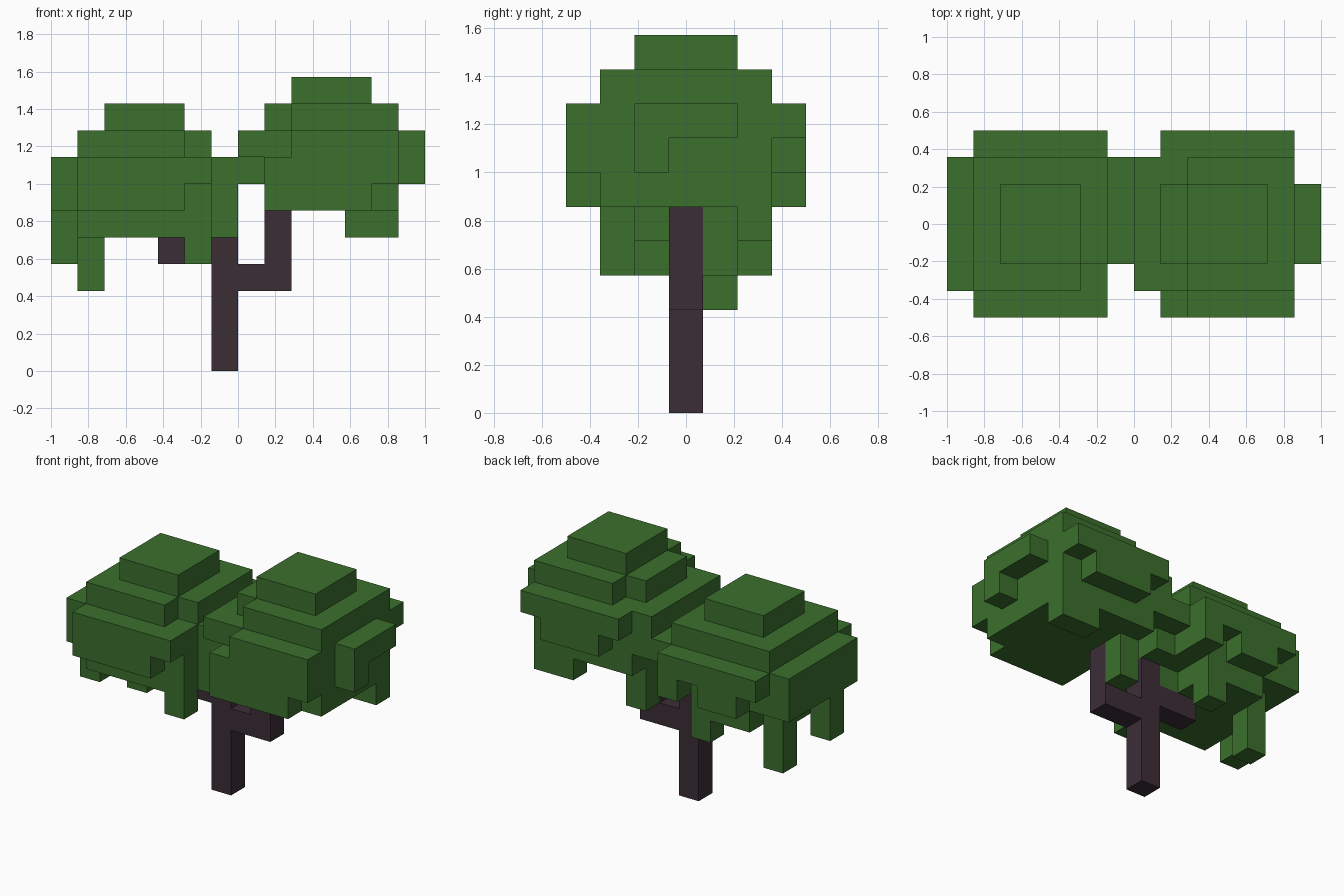
import bpy
import bmesh
from mathutils import Vector

cube = bpy.data.objects.get("Cube")
if cube:
    bpy.data.objects.remove(cube, do_unlink=True)

CELL = 1 / 7  # edge length of one block


def make_material(name, colour):
    mat = bpy.data.materials.new(name)
    mat.use_nodes = True
    mat.diffuse_color = colour
    bsdf = mat.node_tree.nodes["Principled BSDF"]
    bsdf.inputs["Base Color"].default_value = colour
    bsdf.inputs["Roughness"].default_value = 1.0
    return mat


def block(cells, x, y, z):
    """Add an inclusive range of cells to a set; a single number means one cell."""
    spans = [s if isinstance(s, tuple) else (s, s) for s in (x, y, z)]
    xs, ys, zs = [range(a, b + 1) for a, b in spans]
    cells.update((i, j, k) for i in xs for j in ys for k in zs)


def build(name, cells, material):
    """Skin a set of cells with outer faces only, then merge flat areas."""
    bm = bmesh.new()
    corners = {}

    def corner(point):
        key = tuple(round(2 * c) for c in point)
        if key not in corners:
            corners[key] = bm.verts.new(point * CELL)
        return corners[key]

    for cell in sorted(cells):
        centre = Vector(cell) + Vector((0.5, 0, 0.5))
        for axis in range(3):
            for sign in (-1, 1):
                beside = list(cell)
                beside[axis] += sign
                if tuple(beside) in cells:
                    continue
                n, u, v = Vector(), Vector(), Vector()
                n[axis] = sign / 2
                u[(axis + 1) % 3] = sign / 2
                v[(axis + 2) % 3] = 1 / 2
                ring = (-u - v, u - v, u + v, v - u)
                bm.faces.new([corner(centre + n + p) for p in ring])
    bmesh.ops.dissolve_limit(bm, angle_limit=0.01, verts=bm.verts[:], edges=bm.edges[:])
    mesh = bpy.data.meshes.new(name)
    bm.to_mesh(mesh)
    bm.free()
    mesh.materials.append(material)
    obj = bpy.data.objects.new(name, mesh)
    bpy.context.collection.objects.link(obj)
    return obj


leaf = make_material("leaf green", (0.044, 0.162, 0.026, 1))
bark = make_material("dark bark", (0.045, 0.027, 0.037, 1))

# Trunk with a branch to each crown
trunk = set()
block(trunk, x=-1, y=0, z=(0, 5))
block(trunk, x=(-1, 1), y=0, z=3)
block(trunk, x=1, y=0, z=(3, 5))
block(trunk, x=(-3, -1), y=0, z=4)
build("trunk", trunk, bark)

# Taller crown: stepped body
tall = set()
block(tall, x=(1, 5), y=(-2, 2), z=(6, 8))
block(tall, x=(2, 5), y=(-2, 2), z=9)
block(tall, x=1, y=(-1, 1), z=9)
block(tall, x=(2, 4), y=(-1, 1), z=10)
# Front and back bulges
block(tall, x=(1, 4), y=-3, z=(6, 7))
block(tall, x=5, y=-3, z=7)
block(tall, x=(2, 5), y=-3, z=8)
block(tall, x=(2, 4), y=3, z=7)
block(tall, x=(1, 5), y=3, z=8)
# Side bulges
block(tall, x=6, y=(-1, 1), z=8)
block(tall, x=6, y=-1, z=7)
block(tall, x=0, y=(-2, 2), z=8)
block(tall, x=0, y=(-1, 2), z=7)
# Hanging leaves
block(tall, x=(4, 5), y=2, z=5)
block(tall, x=1, y=1, z=(4, 5))
build("tall_crown", tall, leaf)

# Lower crown: stepped body
low = set()
block(low, x=(-6, -2), y=(-2, 1), z=5)
low.discard((-2, 1, 5))
block(low, x=(-6, -2), y=(-2, 2), z=(6, 8))
low.discard((-2, -2, 8))
block(low, x=(-5, -3), y=(-1, 1), z=9)
# Front and back bulges
block(low, x=(-6, -3), y=-3, z=6)
block(low, x=(-6, -2), y=-3, z=7)
block(low, x=(-6, -2), y=3, z=7)
block(low, x=(-5, -4), y=3, z=6)
block(low, x=-2, y=3, z=6)
# Side bulges
block(low, x=-7, y=(-2, 2), z=(6, 7))
block(low, x=-1, y=(-1, 2), z=7)
block(low, x=-1, y=(-1, 1), z=6)
block(low, x=-1, y=-1, z=5)
# Hanging leaves
block(low, x=-2, y=-2, z=4)
block(low, x=-7, y=-1, z=(4, 5))
block(low, x=-6, y=1, z=(3, 4))
block(low, x=(-5, -3), y=2, z=5)
block(low, x=-3, y=2, z=4)
build("low_crown", low, leaf)
